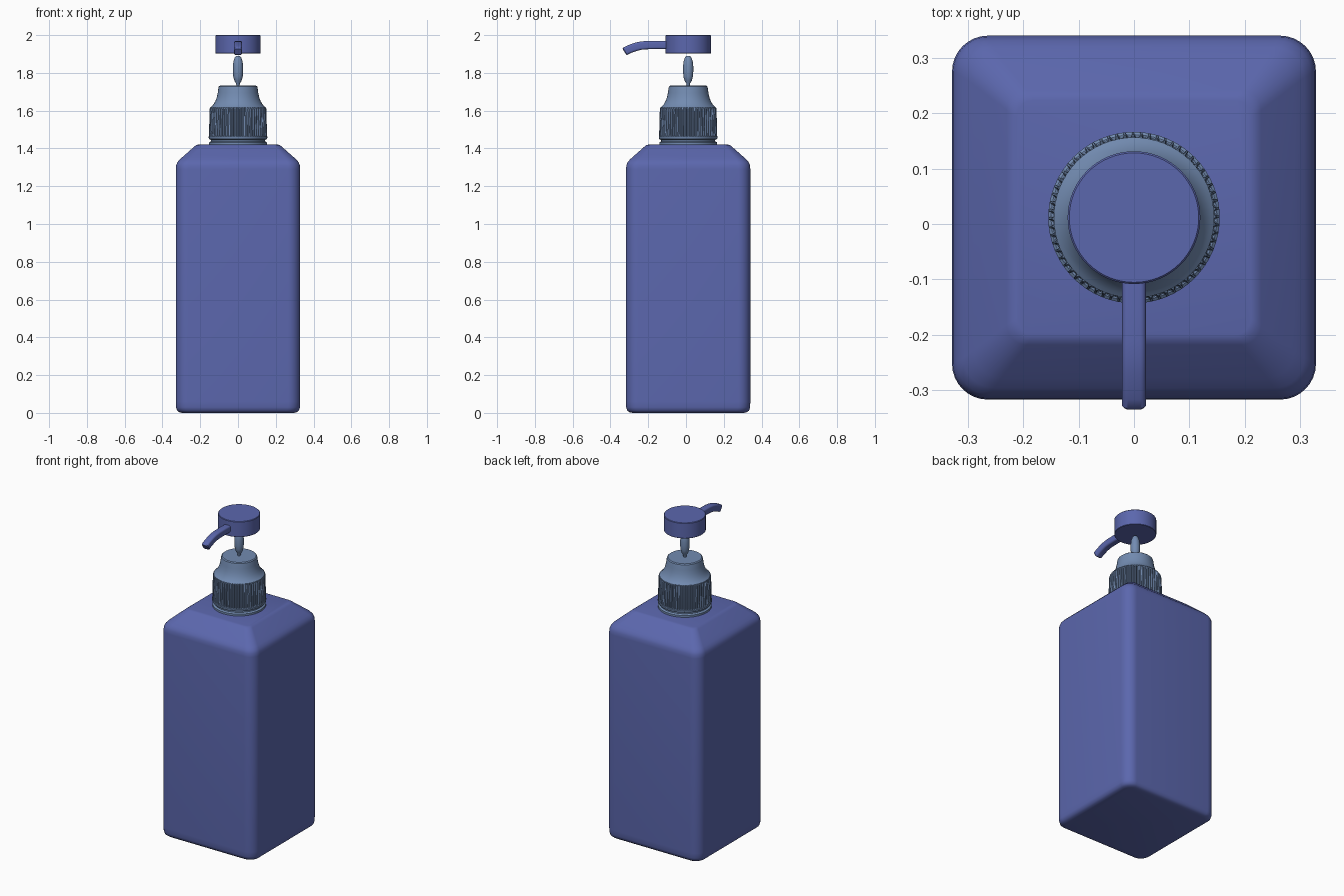
import bpy, bmesh
from math import sin, cos, pi, radians, atan2
from mathutils import Vector

if "Cube" in bpy.data.objects:
    bpy.data.objects.remove(bpy.data.objects["Cube"])

CY = 0.0115  # y of the bottle axis


def material(name, color):
    m = bpy.data.materials.new(name)
    m.diffuse_color = color
    m.use_nodes = True
    m.node_tree.nodes["Principled BSDF"].inputs["Base Color"].default_value = m.diffuse_color
    return m


BLUE = material("bottle_blue", (0.105, 0.135, 0.42, 1))
STEEL = material("collar_blue", (0.17, 0.26, 0.44, 1))


def loft(name, rings, mat, angle=30):
    """Skin a list of equal-length closed rings and cap both ends."""
    bm = bmesh.new()
    loops = [[bm.verts.new(p) for p in ring] for ring in rings]
    n = len(loops[0])
    for a, b in zip(loops, loops[1:]):
        for i in range(n):
            j = (i + 1) % n
            bm.faces.new((a[i], a[j], b[j], b[i]))
    bm.faces.new(loops[0][::-1])
    bm.faces.new(loops[-1])
    bmesh.ops.recalc_face_normals(bm, faces=bm.faces)
    me = bpy.data.meshes.new(name)
    bm.to_mesh(me)
    bm.free()
    ob = bpy.data.objects.new(name, me)
    bpy.context.collection.objects.link(ob)
    me.materials.append(mat)
    bpy.ops.object.select_all(action='DESELECT')
    ob.select_set(True)
    bpy.context.view_layer.objects.active = ob
    bpy.ops.object.shade_smooth_by_angle(angle=radians(angle))
    return ob


def rounded_square(half, r, seg=8):
    pts = []
    for k in range(4):
        cx = (half - r) * (1 if k in (0, 3) else -1)
        cy = (half - r) * (1 if k < 2 else -1)
        for i in range(seg + 1):
            a = k * pi / 2 + i * pi / 2 / seg
            pts.append((cx + r * cos(a), cy + r * sin(a)))
    return pts


def circle(r, z, n=64):
    return [(r * cos(2 * pi * i / n), CY + r * sin(2 * pi * i / n), z) for i in range(n)]


def lathe(name, profile, mat, n=64):
    return loft(name, [circle(r, z, n) for r, z in profile], mat)


# Square bottle: half width, corner radius, height
body = [(0.295, 0.045, 0.0), (0.312, 0.055, 0.004), (0.323, 0.062, 0.013),
        (0.328, 0.065, 0.03), (0.329, 0.065, 0.06), (0.329, 0.065, 1.29),
        (0.327, 0.064, 1.312), (0.32, 0.06, 1.328), (0.308, 0.055, 1.342),
        (0.29, 0.05, 1.358), (0.23, 0.036, 1.411), (0.222, 0.034, 1.417), (0.212, 0.03, 1.42)]
loft("bottle_body", [[(x, y + CY, z) for x, y in rounded_square(h, r)]
                     for h, r, z in body], BLUE, 40)

# Neck ring and lip under the ribbed collar
lathe("neck_ring", [(0.147, 1.415), (0.153, 1.42), (0.153, 1.432), (0.143, 1.438),
                    (0.143, 1.445), (0.152, 1.449), (0.155, 1.455), (0.155, 1.463),
                    (0.15, 1.467)], STEEL)

# Ribbed collar
RIBS = 64


def rib_ring(r_out, r_in, z):
    pts = []
    for i in range(RIBS * 4):
        r = r_out if i % 4 in (0, 1) else r_in
        a = 2 * pi * i / (RIBS * 4)
        pts.append((r * cos(a), CY + r * sin(a), z))
    return pts


loft("ribbed_collar", [rib_ring(0.154, 0.147, 1.463), rib_ring(0.15, 0.143, 1.61),
                       rib_ring(0.147, 0.142, 1.618)], STEEL)

# Flared collar top
lathe("collar_top", [(0.145, 1.61), (0.145, 1.618), (0.138, 1.624), (0.129, 1.634),
                     (0.119, 1.652), (0.112, 1.672), (0.107, 1.695), (0.104, 1.718),
                     (0.102, 1.727), (0.096, 1.732), (0.03, 1.732)], STEEL)

# Pump stem
lathe("pump_stem", [(0.008, 1.728), (0.010, 1.745), (0.019, 1.758), (0.025, 1.78),
                    (0.027, 1.805), (0.027, 1.835), (0.024, 1.862), (0.018, 1.88),
                    (0.010, 1.89)], STEEL, 32)

# Pump head
lathe("pump_head", [(0.118, 1.902), (0.12, 1.904), (0.12, 1.997), (0.117, 2.0)], BLUE)

# Nozzle: rounded square section swept along a drooping path (y, z)
path = [(-0.07, 1.947), (-0.15, 1.948), (-0.21, 1.947), (-0.24, 1.944), (-0.265, 1.938),
        (-0.288, 1.93), (-0.308, 1.922), (-0.322, 1.914), (-0.326, 1.9115)]
rings = []
for i, (y, z) in enumerate(path):
    a, b = path[max(i - 1, 0)], path[min(i + 1, len(path) - 1)]
    t = Vector((0, b[0] - a[0], b[1] - a[1])).normalized()
    up = Vector((0, t.z, -t.y))
    s = 0.022 if i < len(path) - 1 else 0.018
    rings.append([Vector((u, y, z)) + up * v for u, v in rounded_square(s, s * 0.5, 5)])
loft("nozzle", rings, BLUE, 40)
